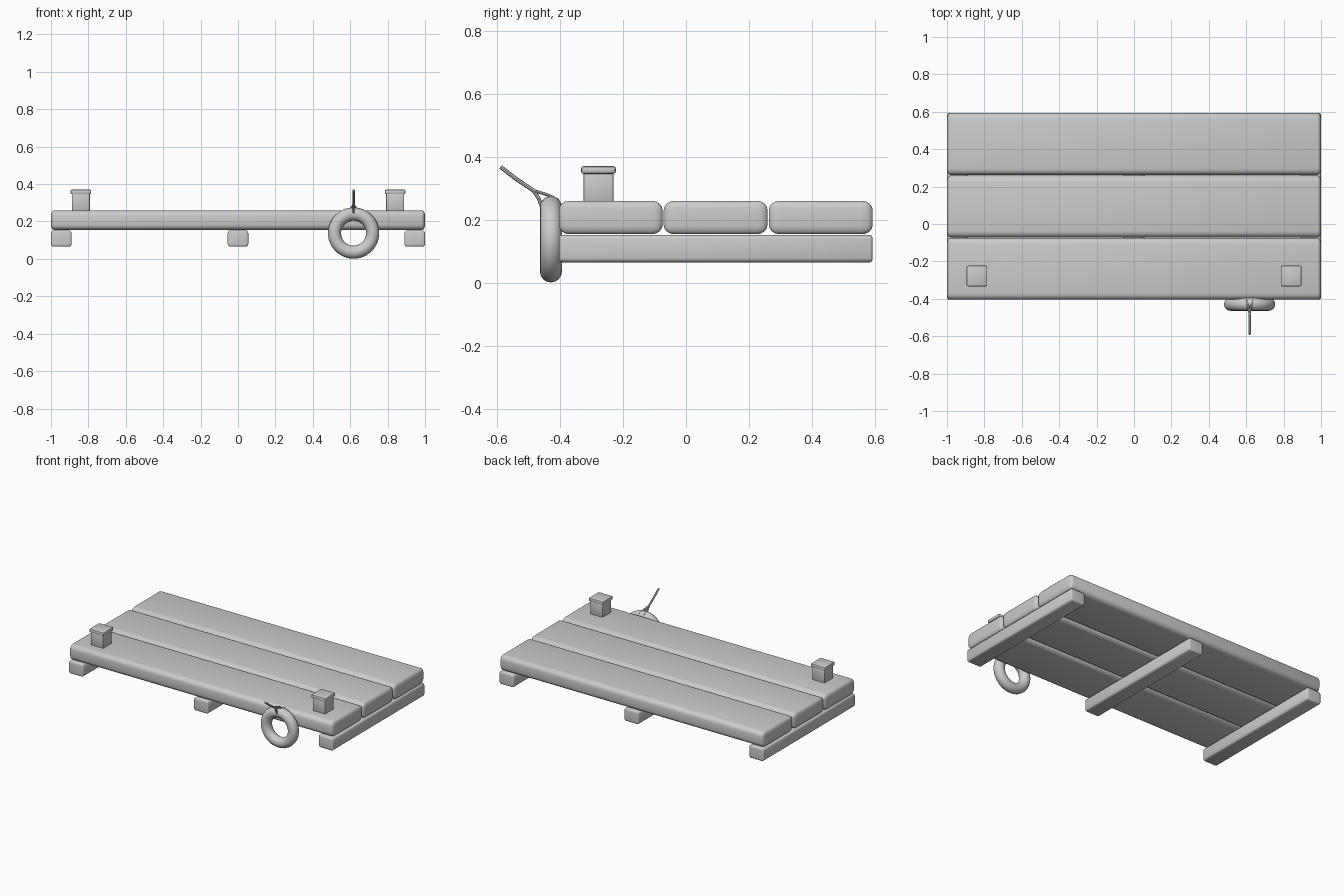
import bpy
import bmesh
from math import radians
from mathutils import Vector

old = bpy.data.objects.get("Cube")
if old:
    bpy.data.objects.remove(old, do_unlink=True)

grey = bpy.data.materials.new("plain grey")
grey.use_nodes = True
grey.diffuse_color = (0.6, 0.6, 0.6, 1)
grey.node_tree.nodes["Principled BSDF"].inputs["Base Color"].default_value = (0.6, 0.6, 0.6, 1)


def finish(obj):
    """Give the object its colour and smooth shading with sharp edges kept."""
    obj.data.materials.clear()
    obj.data.materials.append(grey)
    bpy.ops.object.select_all(action='DESELECT')
    obj.select_set(True)
    bpy.context.view_layer.objects.active = obj
    bpy.ops.object.shade_smooth_by_angle(angle=radians(35))
    return obj


def rounded_box(name, low, high, radii, segments=4):
    """Box between two corners, with its own rounding radius on each axis."""
    low, high, radii = Vector(low), Vector(high), Vector(radii)
    size = high - low
    bm = bmesh.new()
    bmesh.ops.create_cube(bm, size=1)
    for v in bm.verts:
        v.co = Vector(c * s / r for c, s, r in zip(v.co, size, radii))
    bmesh.ops.bevel(bm, geom=bm.edges[:], offset=1, segments=segments,
                    profile=0.5, affect='EDGES', clamp_overlap=True)
    for v in bm.verts:
        v.co = Vector(c * r for c, r in zip(v.co, radii))
    mesh = bpy.data.meshes.new(name)
    bm.to_mesh(mesh)
    bm.free()
    obj = bpy.data.objects.new(name, mesh)
    obj.location = (low + high) / 2
    bpy.context.collection.objects.link(obj)
    return finish(obj)


def strand(name, points, radius):
    """Round cord through the points, turned into a mesh."""
    curve = bpy.data.curves.new(name, 'CURVE')
    curve.dimensions = '3D'
    curve.bevel_depth = radius
    curve.bevel_resolution = 2
    curve.use_fill_caps = True
    spline = curve.splines.new('POLY')
    spline.points.add(len(points) - 1)
    for p, co in zip(spline.points, points):
        p.co = (*co, 1)
    obj = bpy.data.objects.new(name, curve)
    bpy.context.collection.objects.link(obj)
    bpy.ops.object.select_all(action='DESELECT')
    obj.select_set(True)
    bpy.context.view_layer.objects.active = obj
    bpy.ops.object.convert(target='MESH')
    return finish(bpy.context.object)


# Deck planks
for name, y in (("front", -0.404), ("middle", -0.071), ("back", 0.263)):
    rounded_box(name + "_plank", (-1, y, 0.154), (1, y + 0.33, 0.26),
                (0.018, 0.034, 0.03))

# Support beams underneath
for name, x in (("right", -0.945), ("middle", 0), ("left", 0.945)):
    rounded_box(name + "_beam", (x - 0.055, -0.404, 0.065), (x + 0.055, 0.593, 0.152),
                (0.014, 0.008, 0.014), 3)

# Mooring posts with caps
for name, x in (("right", -0.84), ("left", 0.84)):
    y = -0.278
    rounded_box(name + "_post", (x - 0.048, y - 0.048, 0.255), (x + 0.048, y + 0.048, 0.355),
                (0.006, 0.006, 0.006), 2)
    rounded_box(name + "_post_cap", (x - 0.055, y - 0.055, 0.346), (x + 0.055, y + 0.055, 0.37),
                (0.007, 0.007, 0.007), 2)

# Ring buoy hanging on the front edge
ring_x, ring_y = 0.618, -0.429
bpy.ops.mesh.primitive_torus_add(major_segments=48, minor_segments=16,
                                 major_radius=0.102, minor_radius=0.035,
                                 location=(ring_x, ring_y, 0.138),
                                 rotation=(radians(90), 0, 0))
ring = bpy.context.object
ring.name = "ring_buoy"
finish(ring)

# Rope and the strands tying it to the ring
knot = (ring_x, -0.485, 0.293)
strand("rope", [(ring_x, -0.589, 0.368), (ring_x, -0.54, 0.33), knot], 0.0065)
strand("front_strand", [knot, (ring_x, -0.468, 0.268), (ring_x, -0.455, 0.235)], 0.006)
for name, side in (("right", -1), ("left", 1)):
    strand(name + "_strand", [knot, (ring_x + side * 0.008, -0.44, 0.279),
                              (ring_x + side * 0.018, -0.405, 0.262)], 0.005)
